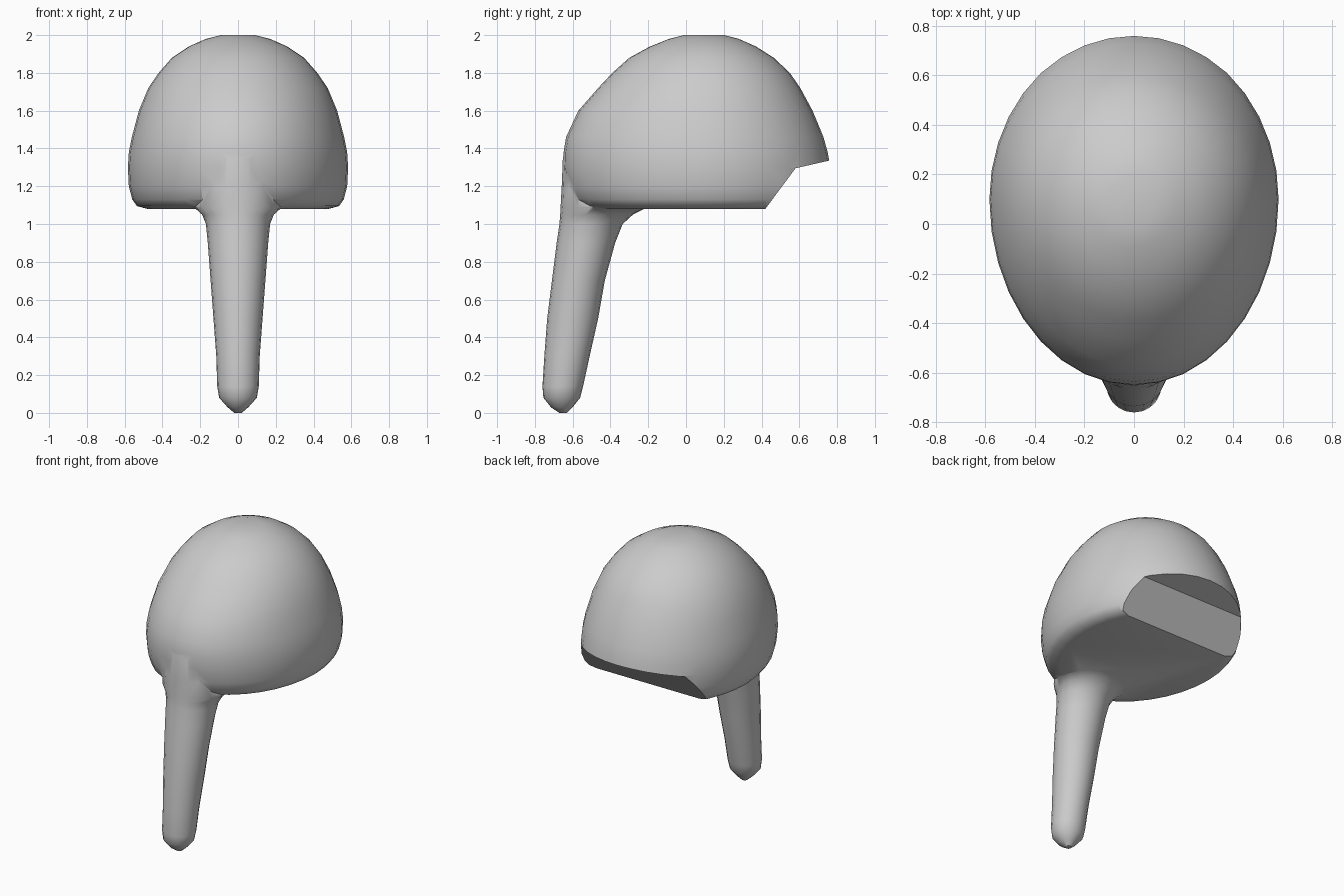
import bpy, bmesh, math

if "Cube" in bpy.data.objects:
    bpy.data.objects.remove(bpy.data.objects["Cube"])

SIDES = 36


def make(name, bm):
    bmesh.ops.recalc_face_normals(bm, faces=bm.faces[:])
    me = bpy.data.meshes.new(name)
    bm.to_mesh(me)
    bm.free()
    ob = bpy.data.objects.new(name, me)
    bpy.context.collection.objects.link(ob)
    return ob


def loft(name, sections, sides):
    """Sections: z, half width, centre y, front y, back y."""
    bm = bmesh.new()
    rings = []
    for z, w, cy, yf, yb in sections:
        ring = []
        for i in range(sides):
            a = 2 * math.pi * i / sides
            s = math.sin(a)
            y = cy + s * ((yb - cy) if s > 0 else (cy - yf))
            ring.append(bm.verts.new((w * math.cos(a), y, z)))
        rings.append(ring)
    for a, b in zip(rings, rings[1:]):
        for i in range(sides):
            j = (i + 1) % sides
            bm.faces.new((a[i], a[j], b[j], b[i]))
    bm.faces.new(rings[0])
    bm.faces.new(rings[-1])
    return make(name, bm)


def prism(name, profile, half):
    bm = bmesh.new()
    f = bm.faces.new([bm.verts.new((-half, y, z)) for y, z in profile])
    ext = bmesh.ops.extrude_face_region(bm, geom=[f])
    vs = [g for g in ext["geom"] if isinstance(g, bmesh.types.BMVert)]
    bmesh.ops.translate(bm, verts=vs, vec=(2 * half, 0, 0))
    return make(name, bm)


def boolean(target, other, op):
    m = target.modifiers.new(op, "BOOLEAN")
    m.operation, m.solver, m.object = op, "EXACT", other
    bpy.context.view_layer.objects.active = target
    bpy.ops.object.modifier_apply(modifier=m.name)
    bpy.data.objects.remove(other)


# rounded cap, egg-shaped in plan
cap = loft("rounded_cap", [(z, w, 0.1, f, b) for z, w, f, b in (
    (1.08, .48, -.50, .68), (1.095, .535, -.57, .73), (1.13, .56, -.61, .75),
    (1.20, .578, -.635, .765), (1.30, .583, -.65, .765), (1.38, .578, -.648, .75),
    (1.46, .562, -.635, .728), (1.60, .525, -.57, .67), (1.72, .475, -.465, .605),
    (1.80, .42, -.39, .55), (1.88, .35, -.30, .465), (1.94, .26, -.19, .37),
    (1.98, .17, -.09, .28), (2.0, .09, -.01, .20))], SIDES)

# angled underside step at the back
step = prism("back_step_cutter", [(.36, .998), (.42, 1.08), (.58, 1.295),
                                  (.755, 1.335), (1.0, 1.39), (1.0, .998)], 1.0)
step.hide_render = True
boolean(cap, step, "DIFFERENCE")

# hanging tapered tail, flaring into the cap
tail = loft("hanging_tail", [(z, w, (f + b) / 2, f, b) for z, w, f, b in (
    (0.0, .02, -.67, -.63), (.03, .055, -.715, -.60), (.08, .10, -.755, -.56),
    (.14, .11, -.76, -.545), (.30, .115, -.75, -.51), (.50, .13, -.735, -.465),
    (.70, .145, -.71, -.43), (.90, .16, -.685, -.375), (1.0, .17, -.67, -.335),
    (1.05, .19, -.666, -.28), (1.09, .235, -.664, -.20), (1.20, .22, -.658, -.25),
    (1.35, .19, -.652, -.30), (1.45, .12, -.625, -.35))], 20)
boolean(cap, tail, "UNION")

# smooth shading
bpy.ops.object.select_all(action="DESELECT")
cap.select_set(True)
bpy.context.view_layer.objects.active = cap
bpy.ops.object.shade_smooth_by_angle(angle=math.radians(40))
